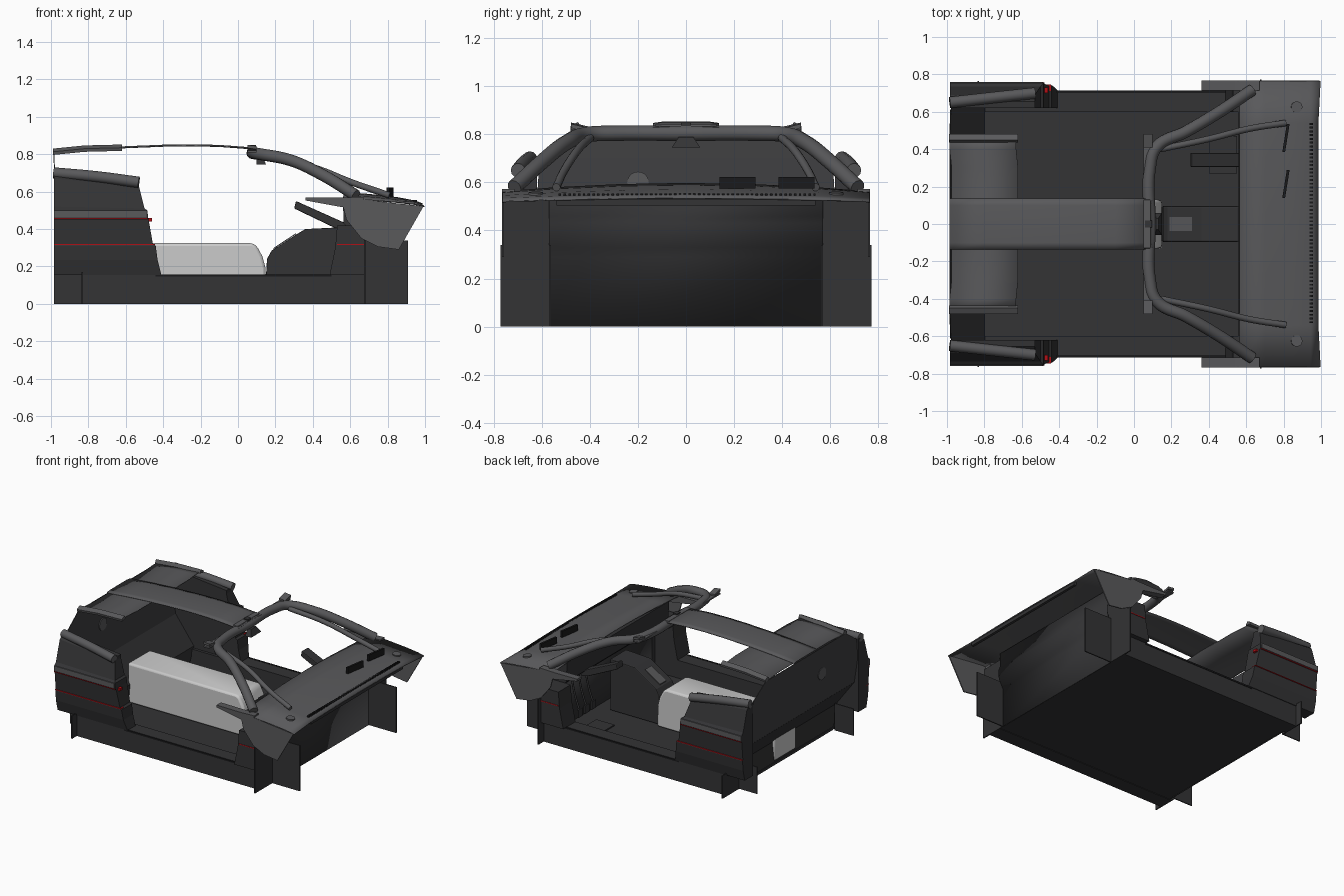
import bpy, bmesh, math
from mathutils import Vector

if "Cube" in bpy.data.objects:
    bpy.data.objects.remove(bpy.data.objects["Cube"])


def material(name, r, g, b):
    m = bpy.data.materials.new(name)
    m.diffuse_color = (r, g, b, 1)
    m.use_nodes = True
    m.node_tree.nodes["Principled BSDF"].inputs["Base Color"].default_value = m.diffuse_color
    return m


DARK = material("dark_trim", .033, .033, .035)
WALL = material("wall_grey", .05, .05, .053)
MID = material("body_grey", .1, .1, .105)
LIGHT = material("light_metal", .65, .65, .65)
RED = material("red_lamp", .45, .005, .008)
BLACK = material("black_trim", .01, .01, .011)


def finish(name, me, mat, mirror=False, smooth=False, thick=0, bevel=0):
    ob = bpy.data.objects.new(name, me)
    bpy.context.collection.objects.link(ob)
    me.materials.clear()
    me.materials.append(mat)
    if thick:
        s = ob.modifiers.new("thickness", 'SOLIDIFY')
        s.thickness, s.offset = thick, 0
    if bevel:
        b = ob.modifiers.new("bevel", 'BEVEL')
        b.width, b.segments = bevel, 2
    if mirror:
        ob.modifiers.new("mirror", 'MIRROR').use_axis = (False, True, False)
    if smooth:
        bpy.ops.object.select_all(action='DESELECT')
        ob.select_set(True)
        bpy.context.view_layer.objects.active = ob
        bpy.ops.object.shade_smooth_by_angle(angle=math.radians(35))
    return ob


def loft(name, rings, mat, closed=True, **kw):
    """Skin rows of points; closed rows are capped into a solid."""
    bm = bmesh.new()
    rows = [[bm.verts.new(p) for p in r] for r in rings]
    n = len(rows[0])
    for a, b in zip(rows, rows[1:]):
        for i in range(n if closed else n - 1):
            j = (i + 1) % n
            bm.faces.new((a[i], a[j], b[j], b[i]))
    if closed:
        bm.faces.new(rows[0])
        bm.faces.new(rows[-1])
    bmesh.ops.recalc_face_normals(bm, faces=bm.faces)
    me = bpy.data.meshes.new(name)
    bm.to_mesh(me)
    bm.free()
    return finish(name, me, mat, **kw)


def prism(name, xz, y0, y1, mat, **kw):
    return loft(name, [[(x, y, z) for x, z in xz] for y in (y0, y1)], mat, **kw)


def box(name, x0, x1, y0, y1, z0, z1, mat, **kw):
    return prism(name, [(x0, z0), (x1, z0), (x1, z1), (x0, z1)], y0, y1, mat, **kw)


def tube(name, pts, r, mat, **kw):
    cu = bpy.data.curves.new(name, 'CURVE')
    cu.dimensions, cu.bevel_depth, cu.bevel_resolution = '3D', r, 4
    cu.use_fill_caps, cu.resolution_u = True, 8
    sp = cu.splines.new('BEZIER')
    sp.bezier_points.add(len(pts) - 1)
    for bp, p in zip(sp.bezier_points, pts):
        bp.co = p
        bp.handle_left_type = bp.handle_right_type = 'AUTO'
    tmp = bpy.data.objects.new("tmp", cu)
    bpy.context.collection.objects.link(tmp)
    bpy.context.view_layer.update()
    me = bpy.data.meshes.new_from_object(tmp.evaluated_get(bpy.context.evaluated_depsgraph_get()))
    bpy.data.objects.remove(tmp)
    bm = bmesh.new()
    bm.from_mesh(me)
    bmesh.ops.remove_doubles(bm, verts=bm.verts, dist=1e-5)
    bm.to_mesh(me)
    bm.free()
    return finish(name, me, mat, smooth=True, **kw)


def disc(name, at, r, depth, normal, mat, **kw):
    bm = bmesh.new()
    rot = Vector((0, 0, 1)).rotation_difference(Vector(normal)).to_matrix().to_4x4()
    bmesh.ops.create_cone(bm, cap_ends=True, segments=20, radius1=r, radius2=r, depth=depth, matrix=rot)
    bmesh.ops.translate(bm, verts=bm.verts, vec=at)
    me = bpy.data.meshes.new(name)
    bm.to_mesh(me)
    bm.free()
    return finish(name, me, mat, **kw)


# Floor and sills
box("floor", -.82, .68, -.61, .61, .004, .022, DARK)
box("sill", -.83, .68, .60, .71, 0, .155, DARK, mirror=True)
box("sill_lip", -.44, .5, .70, .713, .145, .157, BLACK, mirror=True)

# Recessed firewall, inner arch walls and wide arch plates, front and rear
loft("firewall", [[(x, -.57, z), (x, .57, z)] for x, z in
                  ((.68, 0), (.68, .29), (.70, .33), (.712, .38), (.712, .43), (.70, .46), (.70, .56))],
     DARK, closed=False, thick=.005, smooth=True)
box("arch_wall", .68, .908, .563, .571, 0, .34, DARK, mirror=True)
box("arch_plate", .674, .682, .565, .772, 0, .34, DARK, mirror=True)
box("arch_plate_upper", .674, .682, .54, .757, .33, .53, DARK, mirror=True)
box("rear_arch_wall", -.985, -.83, .563, .571, 0, .20, DARK, mirror=True)
box("rear_arch_plate", -.838, -.83, .565, .765, 0, .17, DARK, mirror=True)

# Cowl panel below the windscreen
cowl = [(.565, .595, .56), (.70, .585, .555), (.85, .568, .543), (.945, .55, .532), (.985, .535, .52)]
ys = [-.765, -.54, -.27, 0, .27, .54, .765]
loft("cowl_panel", [[(x + (.012 if abs(y) > .7 and x > .98 else 0), y, zc + (zs - zc) * (y / .765) ** 2)
                     for y in ys] for x, zc, zs in cowl], MID, closed=False, thick=.006, smooth=True)
box("cowl_lip", .96, .98, -.54, .54, .505, .53, DARK)
prism("cowl_side", [(.55, .57), (.992, .522), (.86, .29), (.75, .305), (.66, .35), (.58, .45)],
      .758, .766, MID, mirror=True)
for i in range(54):
    box("cowl_slot", .938, .956, -.53 + i * .02, -.52 + i * .02, .545, .555, BLACK)
disc("cowl_cap", (.87, .625, .553), .03, .012, (.1, 0, 1), MID, mirror=True)
for y in (.215, .46):
    loft("wiper_mount", [[(.805 + s * .012 + dx, y + s * .075, z) for dx, z in
                          ((0, .575), (.015, .575), (.015, .622), (0, .622))] for s in (-1, 1)], BLACK)

# Front door post, dashboard, and console
prism("front_post", [(.49, .155), (.675, .155), (.675, .42), (.53, .42), (.52, .3)], .60, .745, DARK, mirror=True)
box("front_post_lamp", .53, .675, .74, .748, .315, .321, RED, mirror=True)
prism("dashboard", [(.56, .575), (.565, .43), (.62, .38), (.68, .38), (.68, .55)], -.60, .60, DARK)
prism("console", [(.15, .155), (.155, .24), (.18, .285), (.31, .37), (.36, .40), (.56, .41), (.56, .03), (.15, .03)],
      -.095, .095, DARK, bevel=.006)
prism("console_panel", [(.19, .293), (.31, .372), (.31, .378), (.19, .299)], -.037, .037, MID)
prism("tunnel", [(-.82, .03), (.15, .03), (.148, .19), (.13, .255), (.10, .31), (.075, .325), (-.82, .325)],
      -.13, .13, LIGHT, bevel=.02, smooth=True)
prism("steering_column", [(.30, .51), (.31, .55), (.60, .42), (.60, .38), (.53, .40)], .305, .38, DARK, bevel=.006)
for y in (.26, .34, .42):
    box("pedal", .575, .588, y - .025, y + .025, .10, .16, DARK)
    tube("pedal_arm", [(.585, y, .15), (.62, y, .25), (.65, y, .38)], .007, DARK)
box("foot_plate", .40, .55, .27, .47, .022, .031, DARK)

# Rear quarter bodies: z rear, z front, outer y, front-edge x
levels = [(.155, .155, .715, -.41), (.235, .235, .735, -.43), (.31, .31, .742, -.44), (.32, .32, .738, -.455),
          (.45, .45, .75, -.478), (.46, .46, .757, -.48), (.50, .50, .753, -.485), (.52, .51, .735, -.50),
          (.67, .63, .69, -.53), (.70, .655, .655, -.53)]
loft("rear_quarter", [[(-.985, yo, zr), (xf, yo, zf), (xf, .62, zf), (-.985, .62, zr)]
                      for zr, zf, yo, xf in levels], DARK, mirror=True)
box("quarter_rail", -.985, -.488, .74, .76, .462, .50, MID, mirror=True)
box("quarter_lamp_upper", -.985, -.484, .74, .76, .454, .458, RED, mirror=True)
box("quarter_lamp_lower", -.985, -.445, .71, .746, .314, .319, RED, mirror=True)
box("jamb_lamp", -.484, -.46, .70, .73, .44, .458, RED, mirror=True)
tube("quarter_bar", [(-.985, .65, .70), (-.76, .675, .68), (-.53, .70, .65)], .03, MID, mirror=True)

# Rear bulkhead: overhanging lower part, upright upper part
lower = [(-.815, 0, .57), (-.80, .17, .62), (-.95, .37, .62)]
upper = [(-.95, .37, .62), (-.975, .54, .62), (-.98, .70, .61), (-.985, .80, .47)]
for name, rows, mat in (("rear_wall_lower", lower, DARK), ("rear_wall_upper", upper, WALL)):
    loft(name, [[(x, -w, z), (x, w, z)] for x, z, w in rows], mat, closed=False, thick=.005)
disc("bulkhead_cap", (-.976, -.2, .60), .045, .015, (1, 0, 0), MID)

# Roof: rear panel, centre spine, and rolled edges
roof_ys = [-.46, -.40, -.3, -.14, 0, .14, .3, .40, .46]
loft("rear_roof", [[(x + (.01 if abs(y) < .4 else 0), y, z + d * (abs(y) > .13))
                    for y in roof_ys] for x, z, d in ((-.985, .806, -.003), (-.80, .824, -.006), (-.63, .838, -.008))],
     MID, closed=False, thick=.006, smooth=True)
spine = [(-.985, .81), (-.8, .827), (-.6, .84), (-.4, .848), (-.25, .85), (-.1, .847), (.1, .832)]
loft("roof_spine", [[(x, y, z - .005 * (abs(y) > .12)) for y in (-.137, -.1, 0, .1, .137)] for x, z in spine],
     MID, closed=False, thick=.006, smooth=True)
loft("roof_edge", [[(x, y, z + dz) for y, dz in ((.435, -.012), (.478, -.022), (.482, -.005), (.45, .012))]
                   for x, z in ((-.99, .818), (-.82, .835), (-.62, .84))], MID, mirror=True)

# Windscreen header, pillars and hinge lugs
box("header_plate", .05, .10, -.48, .48, .808, .82, MID, bevel=.004)
tube("windscreen_hoop", [(.085, 0, .805), (.085, .30, .805), (.12, .41, .80), (.28, .495, .768),
                         (.45, .595, .69), (.63, .715, .58)], .032, MID, mirror=True)
tube("windscreen_pillar", [(.14, .40, .785), (.40, .455, .73), (.62, .51, .645), (.81, .54, .58)],
     .017, MID, mirror=True)
loft("header_lug", [[(x, y, z + dz) for y, dz in ((.41, -.018), (.48, -.005), (.48, .012), (.41, -.004))]
                    for x, z in ((.05, .838), (.10, .832))], MID, mirror=True)
box("centre_lug", .05, .09, -.13, .13, .825, .842, MID, bevel=.005)
box("header_clip", .06, .095, -.02, .02, .80, .85, DARK)
loft("mirror_base", [[(.10, -w, z), (.10 + d, -w, z), (.10 + d, w, z), (.10, w, z)]
                     for w, d, z in ((.06, .05, .745), (.03, .03, .79))], DARK)
loft("pillar_foot", [[(x, .715, z0), (x, .766, z0), (x, .766, z1), (x, .715, z1)] for x, z0, z1 in
                     ((.36, .553, .57), (.54, .52, .568), (.67, .50, .572))], MID, mirror=True)
